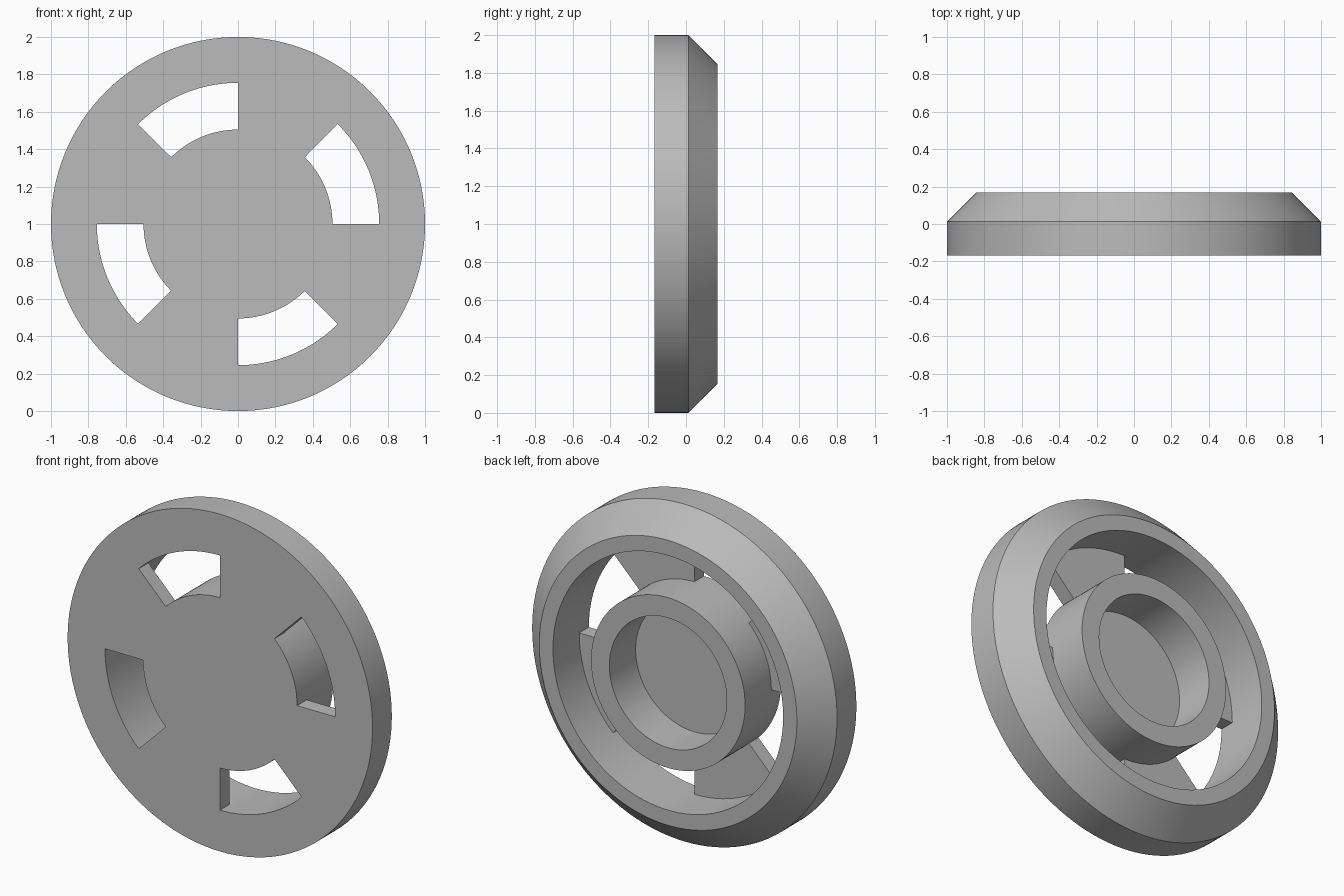
import bpy, bmesh
from math import cos, sin, pi, radians

if "Cube" in bpy.data.objects:
    bpy.data.objects.remove(bpy.data.objects["Cube"], do_unlink=True)

SEGMENTS = 128
FRONT, WEB, BACK, SHOULDER = -0.168, -0.078, 0.168, 0.013
BORE, HUB, RIM, BEVEL, OUTER = 0.385, 0.505, 0.755, 0.845, 1.0

# Half cross-section as (radius, depth), from front centre round to back centre
profile = [
    (0, FRONT), (HUB, FRONT), (RIM, FRONT), (OUTER, FRONT),
    (OUTER, SHOULDER), (BEVEL, BACK), (RIM, BACK), (RIM, WEB),
    (HUB, WEB), (HUB, BACK), (BORE, BACK), (BORE, WEB), (0, WEB),
]
HUB_F, RIM_F, RIM_W, HUB_W = 1, 2, 7, 8    # profile corners around a slot

grey = bpy.data.materials.new("plain grey")
grey.use_nodes = True
colour = (0.5, 0.5, 0.5, 1)
grey.diffuse_color = colour
grey.node_tree.nodes["Principled BSDF"].inputs["Base Color"].default_value = colour


def in_slot(i):
    """Slots fill the first half of every quarter turn."""
    quarter = SEGMENTS // 4
    return i % quarter < quarter // 2


bm = bmesh.new()
front_centre = bm.verts.new((0, FRONT, 1))
back_centre = bm.verts.new((0, WEB, 1))
rings = []
for i in range(SEGMENTS):
    a = 2 * pi * i / SEGMENTS
    ring = [bm.verts.new((r * cos(a), y, 1 + r * sin(a))) for r, y in profile[1:-1]]
    rings.append([front_centre] + ring + [back_centre])

for i in range(SEGMENTS):
    p, q = rings[i], rings[(i + 1) % SEGMENTS]
    # Revolved skin, left open on both web faces where a slot passes through
    for j in range(len(profile) - 1):
        if in_slot(i) and j in (HUB_F, RIM_W):
            continue
        corners = dict.fromkeys((p[j], p[j + 1], q[j + 1], q[j]))
        bm.faces.new(list(corners))
    # Curved inner and outer slot walls
    if in_slot(i):
        for f, w in ((HUB_F, HUB_W), (RIM_F, RIM_W)):
            bm.faces.new((p[f], p[w], q[w], q[f]))
    # Flat end walls of each slot
    if in_slot(i) != in_slot(i - 1):
        bm.faces.new([p[k] for k in (HUB_F, RIM_F, RIM_W, HUB_W)])

bmesh.ops.recalc_face_normals(bm, faces=bm.faces)
mesh = bpy.data.meshes.new("slotted_wheel")
bm.to_mesh(mesh)
bm.free()
mesh.materials.append(grey)
wheel = bpy.data.objects.new("slotted_wheel", mesh)
bpy.context.collection.objects.link(wheel)

# Smooth round walls, crisp edges
bpy.ops.object.select_all(action="DESELECT")
wheel.select_set(True)
bpy.context.view_layer.objects.active = wheel
bpy.ops.object.shade_smooth_by_angle(angle=radians(30))
